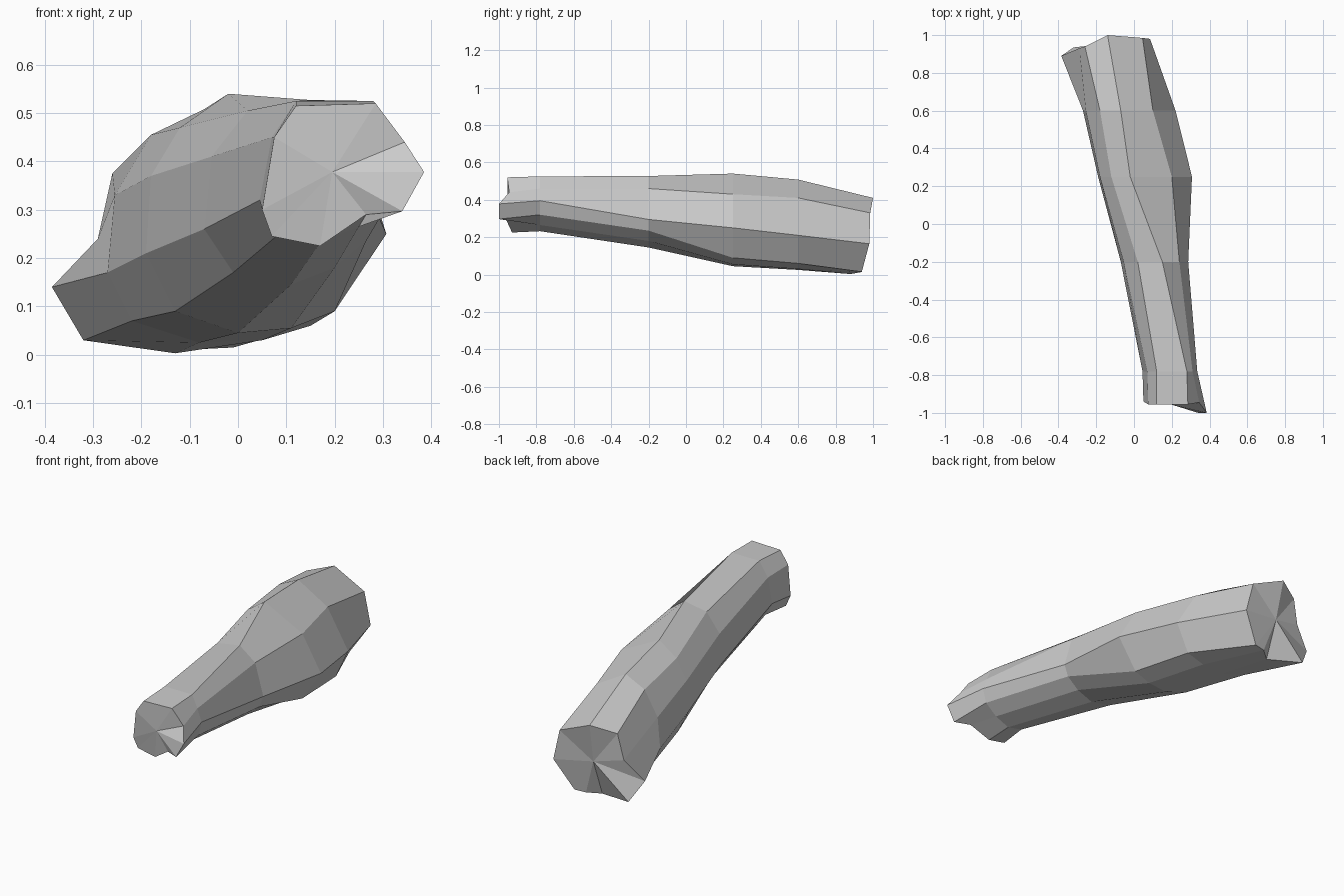
import bpy, bmesh

# Ten long ridges, listed from the top left and running clockwise seen from the front
front_end = [(.12, -.955, .515), (.285, -.955, .52), (.345, -.945, .44), (.385, -1, .378),
             (.34, -1, .297), (.265, -.96, .29), (.17, -.93, .225), (.07, -.93, .245),
             (.05, -.94, .30), (.075, -.955, .45)]
back_end = [(-.26, .94, .375), (-.14, 1, .41), (.045, .985, .33), (.085, .98, .165),
            (-.01, .94, .015), (-.07, .93, .012), (-.13, .88, .003), (-.32, .935, .03),
            (-.385, .89, .14), (-.29, .93, .24)]

# Cross-sections (x, z) along the body
sections = {
    -.78: [(.12, .525), (.28, .525), (.31, .46), (.335, .395), (.315, .32),
           (.25, .265), (.17, .232), (.085, .25), (.045, .32), (.07, .45)],
    -.20: [(.02, .505), (.15, .527), (.24, .46), (.287, .295), (.265, .235),
           (.20, .18), (.11, .145), (-.01, .17), (-.07, .26), (-.055, .41)],
    .25: [(-.12, .47), (-.02, .54), (.20, .43), (.307, .25), (.20, .09),
          (.11, .055), (0, .045), (-.13, .09), (-.19, .21), (-.18, .37)],
    .60: [(-.18, .455), (-.07, .508), (.10, .41), (.22, .21), (.15, .06),
          (.05, .03), (-.08, .025), (-.22, .07), (-.27, .17), (-.255, .33)],
}
loops = [front_end] + [[(x, y, z) for x, z in s] for y, s in sections.items()] + [back_end]

# Loft the loops into a closed skin
bm = bmesh.new()
rings = [[bm.verts.new(p) for p in loop] for loop in loops]
n = len(front_end)
for a, b in zip(rings, rings[1:]):
    for i in range(n):
        j = (i + 1) % n
        bm.faces.new((a[i], a[j], b[j], b[i]))

# Fan caps on both ends
for ring, centre in ((rings[0], (.195, -.955, .378)), (rings[-1], (-.13, .955, .2))):
    c = bm.verts.new(centre)
    for i in range(n):
        bm.faces.new((ring[i], ring[(i + 1) % n], c))

bmesh.ops.recalc_face_normals(bm, faces=bm.faces)
mesh = bpy.data.meshes.new("tapered_log")
bm.to_mesh(mesh)
bm.free()
bpy.context.collection.objects.link(bpy.data.objects.new("tapered_log", mesh))
